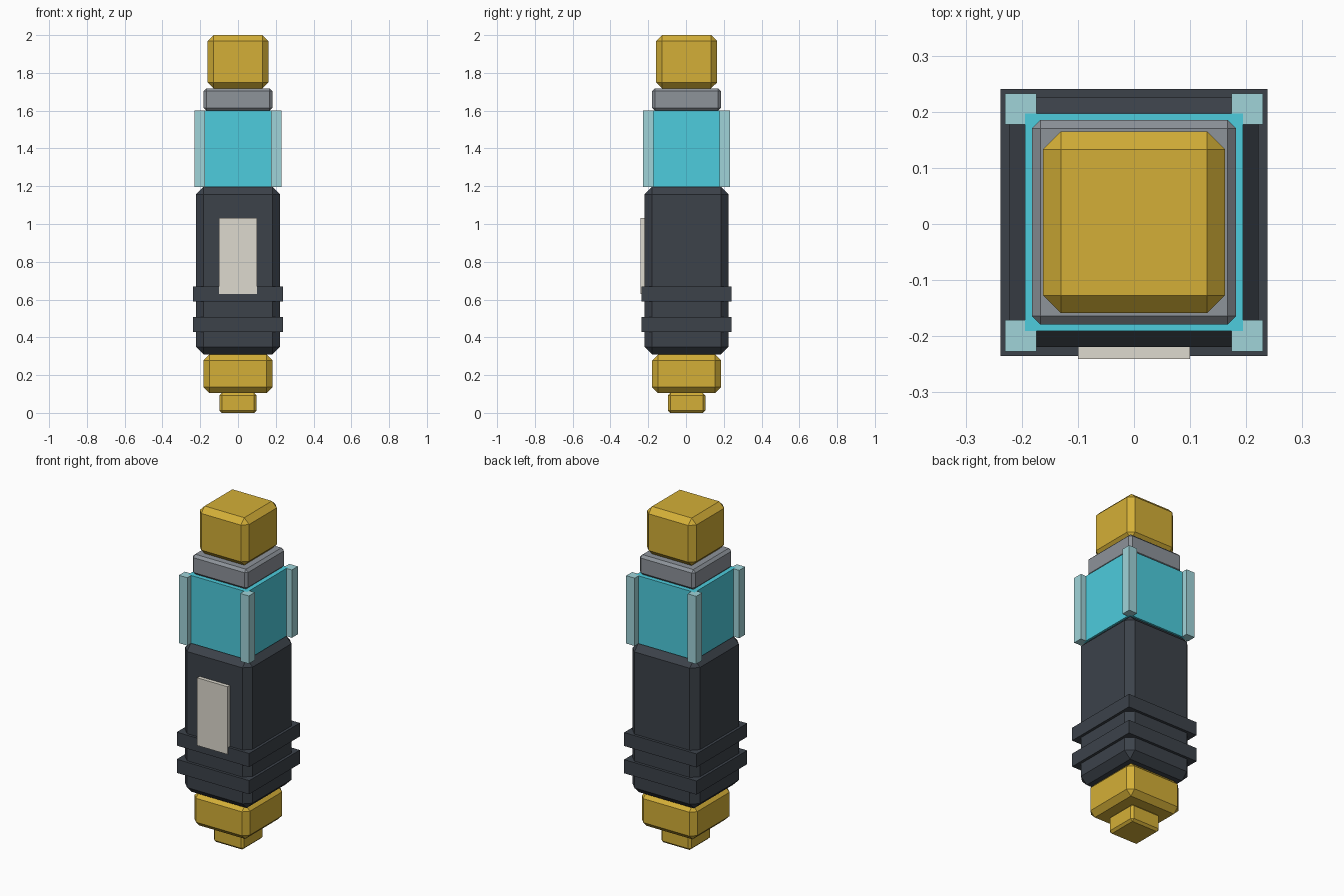
import bpy
import bmesh

if "Cube" in bpy.data.objects:
    bpy.data.objects.remove(bpy.data.objects["Cube"])

Y0 = 0.003  # the stack sits slightly back, since the label plate sticks out in front


def material(name, rgb):
    """Flat material from 0-255 sRGB values."""
    m = bpy.data.materials.new(name)
    lin = [((c / 255 + 0.055) / 1.055) ** 2.4 for c in rgb]
    m.diffuse_color = (*lin, 1)
    m.use_nodes = True
    m.node_tree.nodes["Principled BSDF"].inputs["Base Color"].default_value = m.diffuse_color
    return m


gold = material("gold", (212, 175, 55))
charcoal = material("charcoal", (60, 66, 74))
steel = material("steel grey", (141, 147, 154))
cyan = material("cyan", (77, 204, 221))
pale_cyan = material("pale cyan", (160, 212, 217))
cream = material("cream", (222, 218, 207))


def box(name, mat, x, y, z, bevel=0):
    """Box from (min, max) ranges, with optional chamfered edges."""
    bm = bmesh.new()
    bmesh.ops.create_cube(bm, size=1)
    for v in bm.verts:
        v.co = [r[0] if c < 0 else r[1] for c, r in zip(v.co, (x, y, z))]
    if bevel:
        bmesh.ops.bevel(bm, geom=bm.edges[:], offset=bevel, segments=1,
                        profile=0.5, affect='EDGES')
    me = bpy.data.meshes.new(name)
    bm.to_mesh(me)
    bm.free()
    me.materials.append(mat)
    ob = bpy.data.objects.new(name, me)
    bpy.context.collection.objects.link(ob)
    return ob


# Stacked square sections: name, material, half width, bottom, top, chamfer
sections = [
    ("bottom_tip", gold, 0.099, 0.0, 0.105, 0.013),
    ("lower_collar", gold, 0.182, 0.105, 0.309, 0.031),
    ("grip_body", charcoal, 0.222, 0.309, 1.197, 0.040),
    ("lower_grip_ring", charcoal, 0.238, 0.427, 0.508, 0),
    ("upper_grip_ring", charcoal, 0.238, 0.589, 0.669, 0),
    ("glowing_core", cyan, 0.194, 1.197, 1.6, 0),
    ("neck_ring", steel, 0.182, 1.6, 1.718, 0.015),
    ("top_cap", gold, 0.162, 1.718, 2.0, 0.032),
]
for name, mat, h, z0, z1, bev in sections:
    box(name, mat, (-h, h), (Y0 - h, Y0 + h), (z0, z1), bev)

# Four corner posts around the core
for sx, side in ((-1, "left"), (1, "right")):
    for sy, end in ((-1, "front"), (1, "back")):
        box(f"core_post_{end}_{side}", pale_cyan,
            sorted((sx * 0.174, sx * 0.230)),
            sorted((Y0 + sy * 0.174, Y0 + sy * 0.230)), (1.197, 1.6))

# Label plate on the front of the grip
box("front_plate", cream, (-0.1, 0.1), (-0.241, -0.215), (0.629, 1.031))
